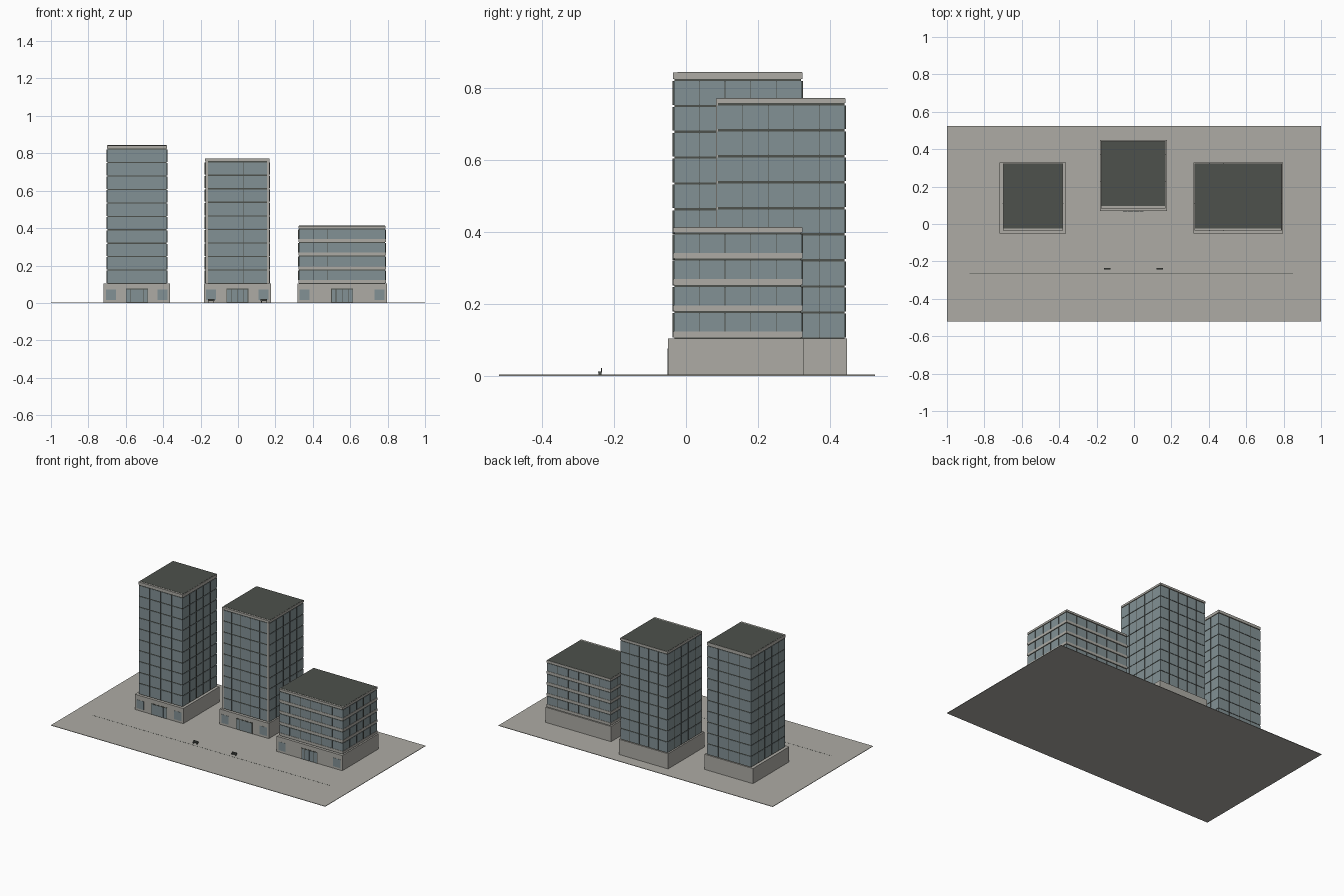
import bpy
import bmesh

cube = bpy.data.objects.get("Cube")
if cube:
    bpy.data.objects.remove(cube, do_unlink=True)


def material(name, rgb):
    m = bpy.data.materials.new(name)
    m.use_nodes = True
    m.diffuse_color = (*rgb, 1)
    m.node_tree.nodes["Principled BSDF"].inputs["Base Color"].default_value = (*rgb, 1)
    return m


CONCRETE = material("concrete", (0.42, 0.41, 0.375))
GLASS = material("blue grey glass", (0.225, 0.285, 0.3))
DARK = material("dark grey metal", (0.075, 0.082, 0.072))


def boxes(name, mat, spans):
    """One object from boxes given as (x0, x1, y0, y1, z0, z1)."""
    bm = bmesh.new()
    for x0, x1, y0, y1, z0, z1 in spans:
        verts = bmesh.ops.create_cube(bm, size=1)["verts"]
        for v in verts:
            v.co.x = x1 if v.co.x > 0 else x0
            v.co.y = y1 if v.co.y > 0 else y0
            v.co.z = z1 if v.co.z > 0 else z0
    mesh = bpy.data.meshes.new(name)
    bm.to_mesh(mesh)
    bm.free()
    mesh.materials.append(mat)
    obj = bpy.data.objects.new(name, mesh)
    bpy.context.collection.objects.link(obj)
    return obj


BASE = 0.107   # underside of the lowest glazed floor
SLAB = 0.006   # dark band between floors
PODIUM = 0.103


def tower(name, x0, x1, y0, y1, top, cap, floors, bays, spandrels=False, posts=False):
    cx = (x0 + x1) / 2
    pitch = (top - cap - BASE) / floors
    levels = [BASE + i * pitch for i in range(floors)]

    # Podium with its entrance and shop windows
    px0, px1, py0, py1 = x0 - 0.018 * (not spandrels and not posts) - 0.008 * (spandrels or posts), \
        x1 + 0.016 * (not spandrels and not posts) + 0.008 * (spandrels or posts), y0 - 0.016, y1 + 0.006
    boxes(name + "_podium", CONCRETE, [(px0, px1, py0, py1, 0, PODIUM)])
    panes = []
    for edge, s in ((px0, 1), (px1, -1)):
        a, b = sorted((edge + s * 0.013, edge + s * 0.066))
        panes.append((a, b, py0 - 0.001, py0 + 0.01, 0.016, 0.072))
    boxes(name + "_podium_windows", GLASS, panes)
    boxes(name + "_door_frame", DARK, [(cx - 0.059, cx + 0.059, py0 - 0.001, py0 + 0.01, 0.003, 0.076)])
    leaves = [(cx - 0.055, cx - 0.034), (cx - 0.031, cx - 0.001),
              (cx + 0.001, cx + 0.031), (cx + 0.034, cx + 0.055)]
    boxes(name + "_door_leaves", GLASS, [(a, b, py0 - 0.002, py0 + 0.005, 0.005, 0.071) for a, b in leaves])

    # Dark core showing as bands between the glazed floors
    g = 0.002
    boxes(name + "_core", DARK, [(x0 + g, x1 - g, y0 + g, y1 - g, PODIUM, top - cap)])
    boxes(name + "_glazing", GLASS, [(x0, x1, y0, y1, z, z + pitch - SLAB) for z in levels])
    if spandrels:
        boxes(name + "_spandrels", CONCRETE,
              [(x0 - g, x1 + g, y0 - g, y1 + g, z, z + 0.016) for z in levels])

    # Thin upright fins between the panes on all four sides
    fins, w, d = [], 0.0008, 0.003
    for z in levels:
        za, zb = z + (0.016 if spandrels else 0), z + pitch - SLAB
        for i in range(1, bays[0]):
            x = x0 + (x1 - x0) * i / bays[0]
            fins.append((x - w, x + w, y0 - d, y1 + d, za, zb))
        for i in range(1, bays[1]):
            y = y0 + (y1 - y0) * i / bays[1]
            fins.append((x0 - d, x1 + d, y - w, y + w, za, zb))
    boxes(name + "_fins", DARK, fins)

    # Corner posts framing the front
    if posts:
        boxes(name + "_corner_posts", CONCRETE,
              [(a, a + 0.014, y0 - 0.003, y0 + 0.003, PODIUM, top - cap) for a in (x0, x1 - 0.014)])

    # Roof edge and dark roof covering
    boxes(name + "_roof_edge", CONCRETE, [(x0 - 0.001, x1 + 0.001, y0 - 0.002, y1 + 0.002, top - cap, top - 0.001)])
    boxes(name + "_roof", DARK, [(x0 + 0.002, x1 - 0.002, y0 + 0.01, y1, top - 0.004, top)])


tower("tall_tower", -0.70, -0.38, -0.034, 0.322, 0.844, 0.019, 10, (4, 5))
tower("middle_tower", -0.175, 0.168, 0.086, 0.442, 0.772, 0.014, 9, (5, 5), posts=True)
tower("low_block", 0.325, 0.788, -0.034, 0.322, 0.413, 0.014, 4, (6, 5), spandrels=True)

# Paved ground and the joint along the walkway
boxes("ground", CONCRETE, [(-1, 1, -0.52, 0.525, 0, 0.003)])
boxes("walkway_joint", DARK, [(-0.88, 0.85, -0.264, -0.2625, 0.002, 0.0035)])

# Benches
for side, x in (("right", -0.143), ("left", 0.138)):
    parts = [(x - 0.017, x + 0.017, -0.244, -0.234, 0.009, 0.012),
             (x - 0.017, x + 0.017, -0.236, -0.234, 0.012, 0.021)]
    parts += [(x + s - 0.002, x + s + 0.002, -0.243, -0.235, 0.002, 0.009) for s in (-0.013, 0.013)]
    boxes(side + "_bench", DARK, parts)
